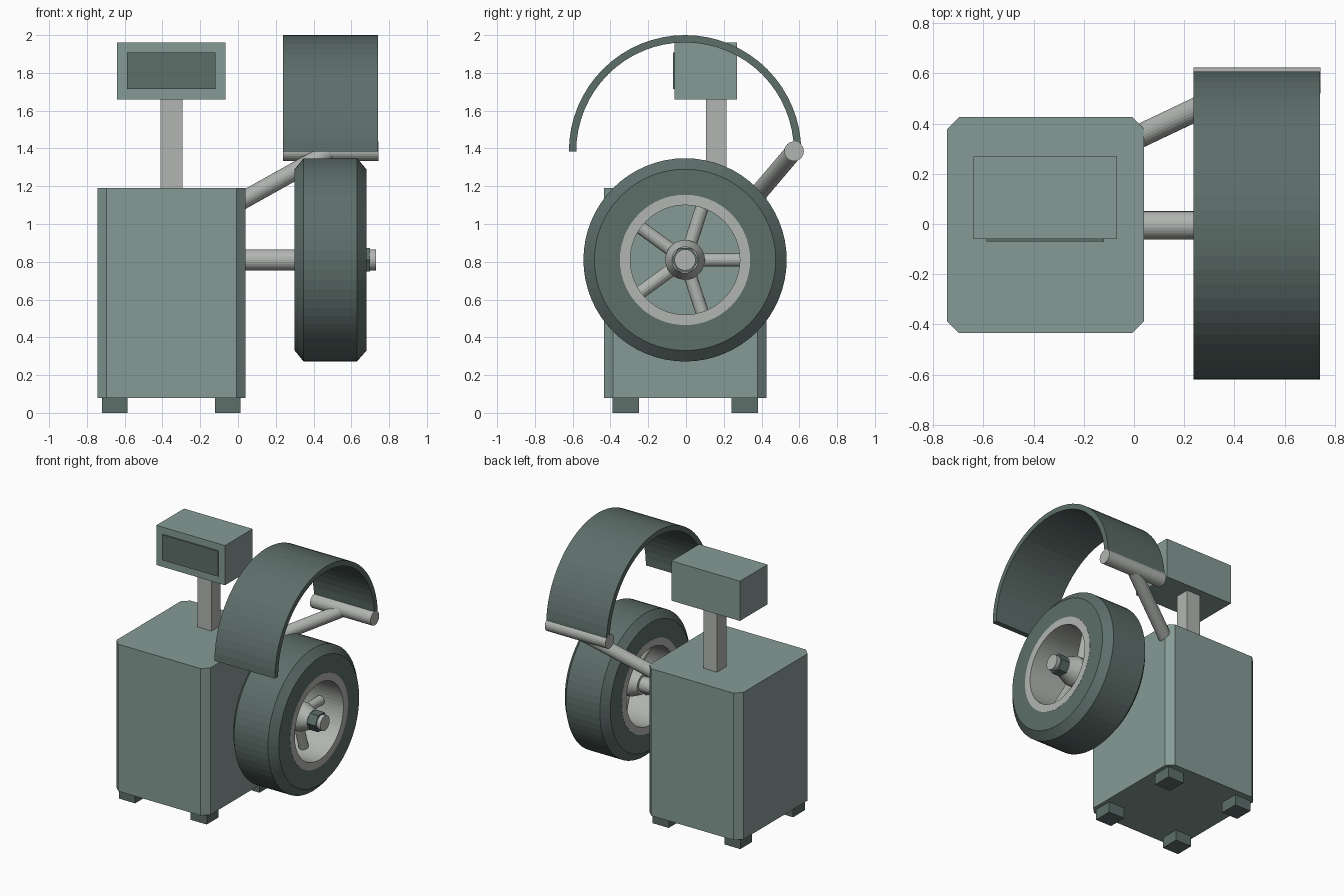
import bpy, bmesh, math
from mathutils import Vector

old = bpy.data.objects.get("Cube")
if old:
    bpy.data.objects.remove(old, do_unlink=True)


def material(name, rgb):
    m = bpy.data.materials.new(name)
    m.use_nodes = True
    m.diffuse_color = (*rgb, 1)
    m.node_tree.nodes["Principled BSDF"].inputs["Base Color"].default_value = (*rgb, 1)
    return m


PALE = material("pale_green", (0.24, 0.33, 0.305))
DARK = material("dark_green", (0.11, 0.157, 0.144))
STEEL = material("light_steel", (0.44, 0.462, 0.434))

CY = -0.005                      # shared centre line of body, wheel and guard
WHEEL_Z, GUARD_Z = 0.81, 1.385


def finish(name, bm, mat):
    bmesh.ops.recalc_face_normals(bm, faces=bm.faces[:])
    me = bpy.data.meshes.new(name)
    bm.to_mesh(me)
    bm.free()
    me.materials.append(mat)
    ob = bpy.data.objects.new(name, me)
    bpy.context.collection.objects.link(ob)
    return ob


def box(name, lo, hi, mat, chamfer=0):
    """Box between two corners, with optional chamfered upright edges."""
    lo, hi = Vector(lo), Vector(hi)
    bm = bmesh.new()
    bmesh.ops.create_cube(bm, size=1)
    for v in bm.verts:
        v.co = (lo + hi) / 2 + v.co * (hi - lo)
    if chamfer:
        upright = [e for e in bm.edges
                   if abs(e.verts[0].co.z - e.verts[1].co.z) > 0.01]
        bmesh.ops.bevel(bm, geom=upright, offset=chamfer, segments=1, affect='EDGES')
    return finish(name, bm, mat)


def rod(name, a, b, radius, mat, sides=24):
    """Straight cylinder from point a to point b."""
    a, b = Vector(a), Vector(b)
    bm = bmesh.new()
    bmesh.ops.create_cone(bm, cap_ends=True, segments=sides, radius1=radius,
                          radius2=radius, depth=(b - a).length)
    ob = finish(name, bm, mat)
    ob.rotation_mode = 'QUATERNION'
    ob.rotation_quaternion = Vector((0, 0, 1)).rotation_difference(b - a)
    ob.location = (a + b) / 2
    return ob


def sweep(name, profile, z, mat, steps, turn=2 * math.pi):
    """Turn a closed (x, radius) profile about an axis along x."""
    bm = bmesh.new()
    full = turn > 6
    rings = []
    for i in range(steps if full else steps + 1):
        t = turn * i / steps
        rings.append([bm.verts.new((x, CY + r * math.cos(t), z + r * math.sin(t)))
                      for x, r in profile])
    n = len(profile)
    for i in range(steps):
        p, q = rings[i], rings[(i + 1) % len(rings)]
        for j in range(n):
            k = (j + 1) % n
            bm.faces.new((p[j], p[k], q[k], q[j]))
    if not full:
        bm.faces.new(rings[0])
        bm.faces.new(rings[-1])
    return finish(name, bm, mat)


# Cabinet and feet
box("cabinet", (-0.745, -0.435, 0.08), (0.04, 0.427, 1.19), PALE, 0.048)
for side, x in (("right", -0.653), ("left", -0.055)):
    for end, y in (("front", -0.32), ("back", 0.31)):
        box(f"{end}_{side}_foot", (x - 0.067, y - 0.07, 0),
            (x + 0.067, y + 0.07, 0.08), DARK)

# Display on its post
box("display_post", (-0.41, 0.105, 1.19), (-0.295, 0.215, 1.66), STEEL)
box("display_head", (-0.64, -0.06, 1.66), (-0.067, 0.27, 1.96), PALE)
box("display_screen", (-0.587, -0.069, 1.715), (-0.12, -0.06, 1.907), DARK)

# Wheel
sweep("tyre", [(0.30, 0.34), (0.30, 0.48), (0.347, 0.538), (0.63, 0.538),
               (0.68, 0.48), (0.68, 0.34)], WHEEL_Z, DARK, 64)
sweep("rim", [(0.299, 0.29), (0.299, 0.345), (0.681, 0.345), (0.681, 0.29)],
      WHEEL_Z, STEEL, 64)
sweep("hub", [(0.36, 0.05), (0.36, 0.075), (0.43, 0.105), (0.55, 0.105),
              (0.63, 0.07), (0.63, 0.05)], WHEEL_Z, STEEL, 32)
for i in range(5):
    t = i * math.tau / 5
    c, s = math.cos(t), math.sin(t)
    rod(f"spoke_{i + 1}", (0.49, CY + 0.07 * c, WHEEL_Z + 0.07 * s),
        (0.49, CY + 0.3 * c, WHEEL_Z + 0.3 * s), 0.035, STEEL, 16)

# Axle and locking nut
rod("axle", (0.0, CY, WHEEL_Z), (0.73, CY, WHEEL_Z), 0.056, STEEL, 32)
rod("hex_nut", (0.62, CY, WHEEL_Z), (0.70, CY, WHEEL_Z), 0.072, DARK, 6)

# Wheel guard with its hinge bar and support arm
sweep("wheel_guard", [(0.238, 0.576), (0.238, 0.615), (0.742, 0.615),
                      (0.742, 0.576)], GUARD_Z, DARK, 32, math.pi)
rod("guard_bar", (0.237, 0.572, GUARD_Z), (0.743, 0.572, GUARD_Z), 0.052, STEEL)
rod("guard_arm", (-0.02, 0.33, 1.10), (0.49, 0.572, GUARD_Z), 0.047, STEEL)
